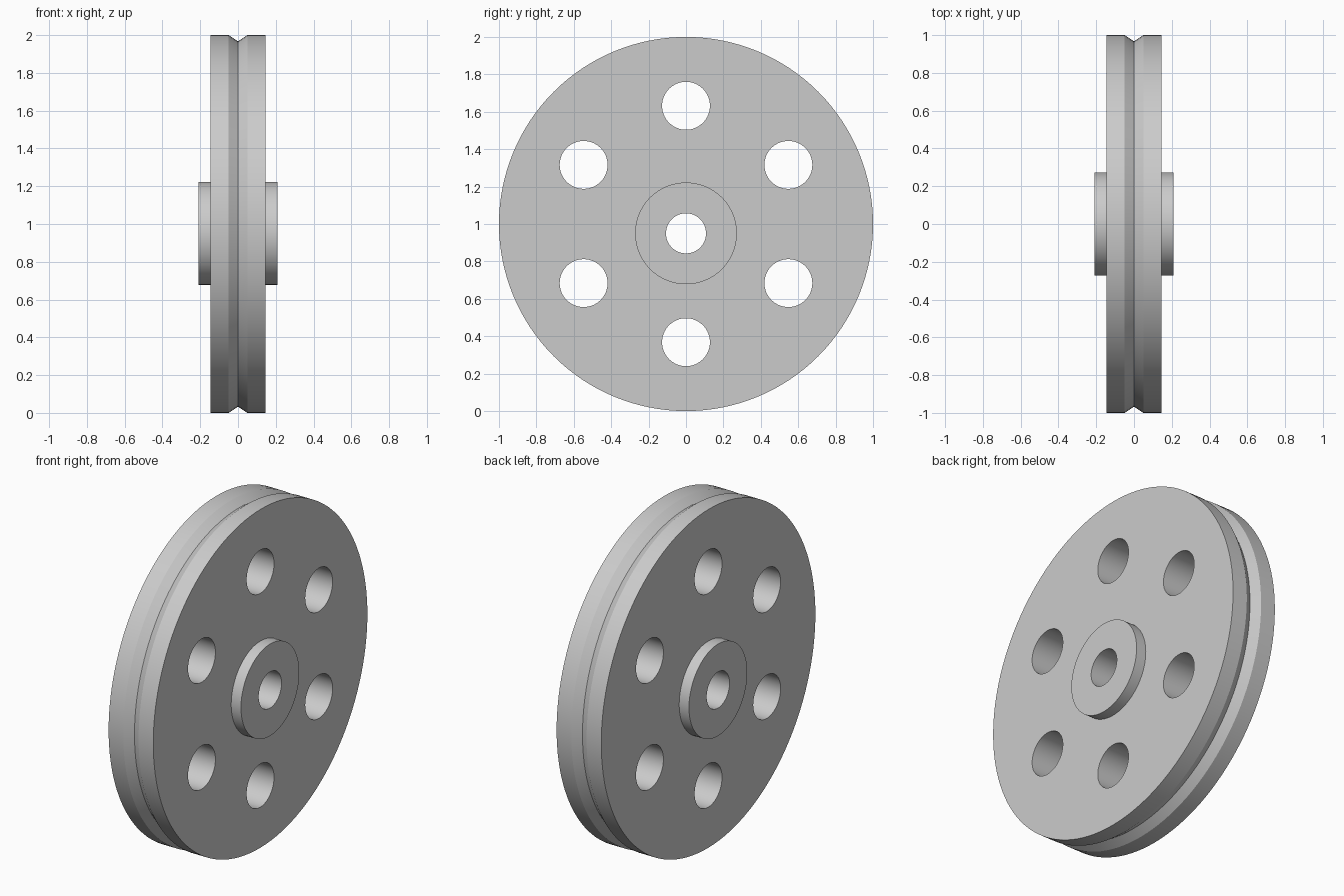
import bpy, bmesh, math
from mathutils import Matrix, Vector

cube = bpy.data.objects.get("Cube")
if cube:
    bpy.data.objects.remove(cube, do_unlink=True)

AXLE_Z = 0.95      # the hub sits slightly below the disc centre
DISC_Z = 1.0
HOLE_RING = 0.632

grey = bpy.data.materials.new("plain grey")
grey.use_nodes = True
colour = (0.6, 0.6, 0.6, 1)
grey.diffuse_color = colour
grey.node_tree.nodes["Principled BSDF"].inputs["Base Color"].default_value = colour


def lathe(name, profile, y, z, sides):
    """Closed solid turned about the x axis from (x, radius) points."""
    bm = bmesh.new()
    rings = []
    for x, radius in profile:
        angles = [math.tau * i / sides for i in range(sides)]
        rings.append([bm.verts.new((x, y + radius * math.sin(a), z + radius * math.cos(a)))
                      for a in angles])
    for a, b in zip(rings, rings[1:]):
        for i in range(sides):
            j = (i + 1) % sides
            bm.faces.new((a[i], a[j], b[j], b[i]))
    bm.faces.new(rings[0])
    bm.faces.new(rings[-1])
    bmesh.ops.recalc_face_normals(bm, faces=bm.faces)
    mesh = bpy.data.meshes.new(name)
    bm.to_mesh(mesh)
    bm.free()
    mesh.materials.append(grey)
    obj = bpy.data.objects.new(name, mesh)
    bpy.context.collection.objects.link(obj)
    return obj


def combine(target, tool, operation):
    """Apply a boolean and discard the tool."""
    tool.hide_render = True
    mod = target.modifiers.new(operation.lower(), "BOOLEAN")
    mod.operation = operation
    mod.solver = "EXACT"
    mod.object = tool
    bpy.context.view_layer.objects.active = target
    bpy.ops.object.modifier_apply(modifier=mod.name)
    bpy.data.objects.remove(tool, do_unlink=True)


# Disc with a V groove around the rim
rim = [(-0.146, 1), (-0.05, 1), (0, 0.967), (0.05, 1), (0.146, 1)]
wheel = lathe("grooved_wheel", rim, 0, DISC_Z, 128)

# Hub standing proud on both sides
hub = lathe("hub", [(-0.21, 0.272), (0.21, 0.272)], 0, AXLE_Z, 96)
combine(wheel, hub, "UNION")

# Axle bore
bore = lathe("axle_bore_cutter", [(-0.4, 0.107), (0.4, 0.107)], 0, AXLE_Z, 64)
combine(wheel, bore, "DIFFERENCE")

# Ring of six round holes
for i in range(6):
    a = math.tau * i / 6
    hole = lathe("hole_cutter", [(-0.4, 0.128), (0.4, 0.128)],
                 HOLE_RING * math.sin(a), DISC_Z + HOLE_RING * math.cos(a), 64)
    combine(wheel, hole, "DIFFERENCE")

# Smooth round walls, crisp edges
bpy.ops.object.select_all(action="DESELECT")
wheel.select_set(True)
bpy.context.view_layer.objects.active = wheel
bpy.ops.object.shade_smooth_by_angle(angle=math.radians(25))
